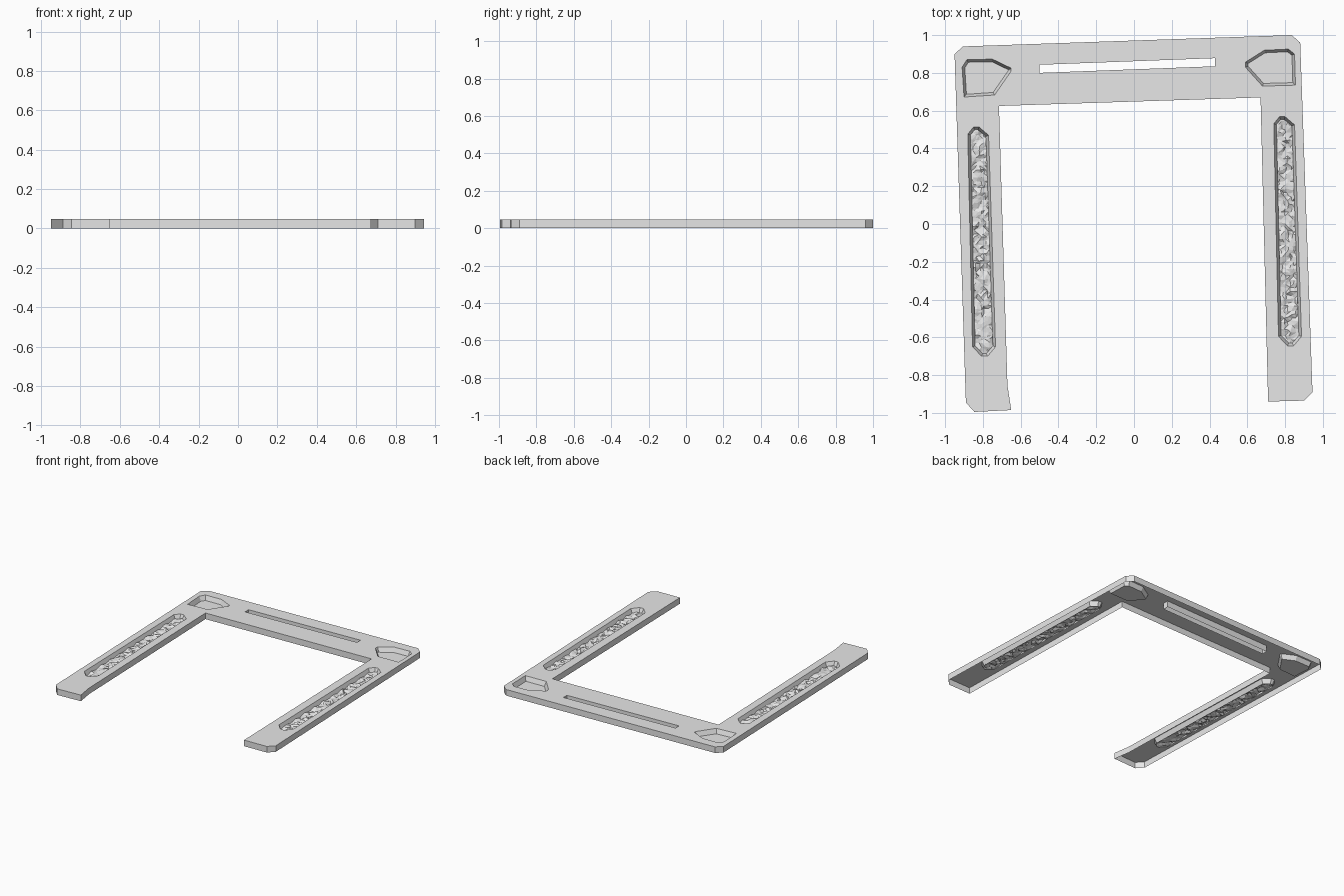
import bpy, bmesh, math, random
from mathutils import Vector

random.seed(4)
old = bpy.data.objects.get("Cube")
if old:
    bpy.data.objects.remove(old)

TOP = 0.047      # height of the plate
FLOOR = 0.012    # height of the recess floors

grey = bpy.data.materials.new("light_grey")
grey.use_nodes = True
grey.diffuse_color = (0.8, 0.8, 0.8, 1)
grey.node_tree.nodes["Principled BSDF"].inputs["Base Color"].default_value = (0.8, 0.8, 0.8, 1)

# Outlines, all counter-clockwise
frame = [(-0.95, 0.90), (-0.89, -0.945), (-0.845, -0.995), (-0.65, -0.985),
         (-0.67, -0.855), (-0.715, 0.625), (0.67, 0.67), (0.71, -0.94),
         (0.90, -0.935), (0.945, -0.89), (0.88, 0.96), (0.835, 1.0), (-0.905, 0.94)]
slot = [(-0.50, 0.80), (0.43, 0.835), (0.43, 0.878), (-0.50, 0.843)]
right_pocket = [(-0.91, 0.83), (-0.90, 0.672), (-0.738, 0.683), (-0.65, 0.81),
                (-0.65, 0.825), (-0.75, 0.873), (-0.885, 0.87)]
left_pocket = [(0.59, 0.83), (0.68, 0.73), (0.855, 0.735), (0.85, 0.90),
               (0.817, 0.926), (0.69, 0.92), (0.59, 0.857)]
groove = [(-0.88, 0.476), (-0.855, -0.65), (-0.807, -0.70), (-0.775, -0.70),
          (-0.733, -0.65), (-0.77, 0.47), (-0.82, 0.513), (-0.85, 0.513)]
right_groove = groove
left_groove = [(x + 1.62, y + 0.055) for x, y in groove]


def inset(points, dist):
    """Move every side of a counter-clockwise outline inward."""
    pts = [Vector(p) for p in points]
    result = []
    for i, p in enumerate(pts):
        a = (p - pts[i - 1]).normalized()
        b = (pts[(i + 1) % len(pts)] - p).normalized()
        na, nb = Vector((-a.y, a.x)), Vector((-b.y, b.x))
        result.append(p + (na + nb) * dist / (1 + na.dot(nb)))
    return result


def finish(bm, name):
    mesh = bpy.data.meshes.new(name)
    bm.to_mesh(mesh)
    bm.free()
    mesh.materials.append(grey)
    obj = bpy.data.objects.new(name, mesh)
    bpy.context.collection.objects.link(obj)
    return obj


def ring(bm, points, z):
    return [bm.verts.new((p[0], p[1], z)) for p in points]


def bridge(bm, upper, lower):
    for i in range(len(upper)):
        j = (i + 1) % len(upper)
        bm.faces.new((upper[i], lower[i], lower[j], upper[j]))


# Thin shell: pierced top sheet, outer walls, slot walls and recess walls
bm = bmesh.new()
outlines = [frame, slot, left_pocket, right_pocket, left_groove, right_groove]
rings = [ring(bm, o, TOP) for o in outlines]
edges = [bm.edges.new((r[i - 1], r[i])) for r in rings for i in range(len(r))]
bmesh.ops.triangle_fill(bm, use_beauty=True, edges=edges, normal=(0, 0, 1))
top_faces = list(bm.faces)
for outline, upper in zip(outlines[:2], rings[:2]):
    bridge(bm, upper, ring(bm, outline, 0))
for outline, upper in zip(outlines[2:4], rings[2:4]):
    lower = ring(bm, inset(outline, 0.014), FLOOR)
    bridge(bm, upper, lower)
    bm.faces.new(lower)
for outline, upper in zip(outlines[4:], rings[4:]):
    bridge(bm, upper, ring(bm, inset(outline, 0.015), FLOOR))
bmesh.ops.recalc_face_normals(bm, faces=bm.faces)
bm.normal_update()
if top_faces[0].normal.z < 0:
    bmesh.ops.reverse_faces(bm, faces=bm.faces)
bmesh.ops.dissolve_limit(bm, angle_limit=0.01, verts=bm.verts, edges=bm.edges)
finish(bm, "frame_shell")


def rough_floor(name, outline):
    """Pebbly sheet trimmed to the bottom of a groove."""
    inner = inset(outline, 0.014)
    mid = sum(inner, Vector((0, 0))) / len(inner)
    bm = bmesh.new()
    bmesh.ops.create_grid(bm, x_segments=9, y_segments=66, size=1)
    for v in bm.verts:
        x, y = v.co.x * 0.09, v.co.y * 0.66
        lump = math.sin(x * 70 + 1) * math.sin(y * 55)
        v.co = (mid.x + x - y * 0.03 + random.uniform(-0.005, 0.005),
                mid.y + y + random.uniform(-0.005, 0.005),
                FLOOR + 0.008 + 0.007 * lump + random.uniform(-0.006, 0.006))
    bmesh.ops.triangulate(bm, faces=bm.faces)
    for i, p in enumerate(inner):
        d = p - inner[i - 1]
        bmesh.ops.bisect_plane(bm, geom=bm.verts[:] + bm.edges[:] + bm.faces[:],
                               plane_co=(p.x, p.y, 0), plane_no=(d.y, -d.x, 0),
                               clear_outer=True)
    finish(bm, name)


rough_floor("left_groove_floor", left_groove)
rough_floor("right_groove_floor", right_groove)
